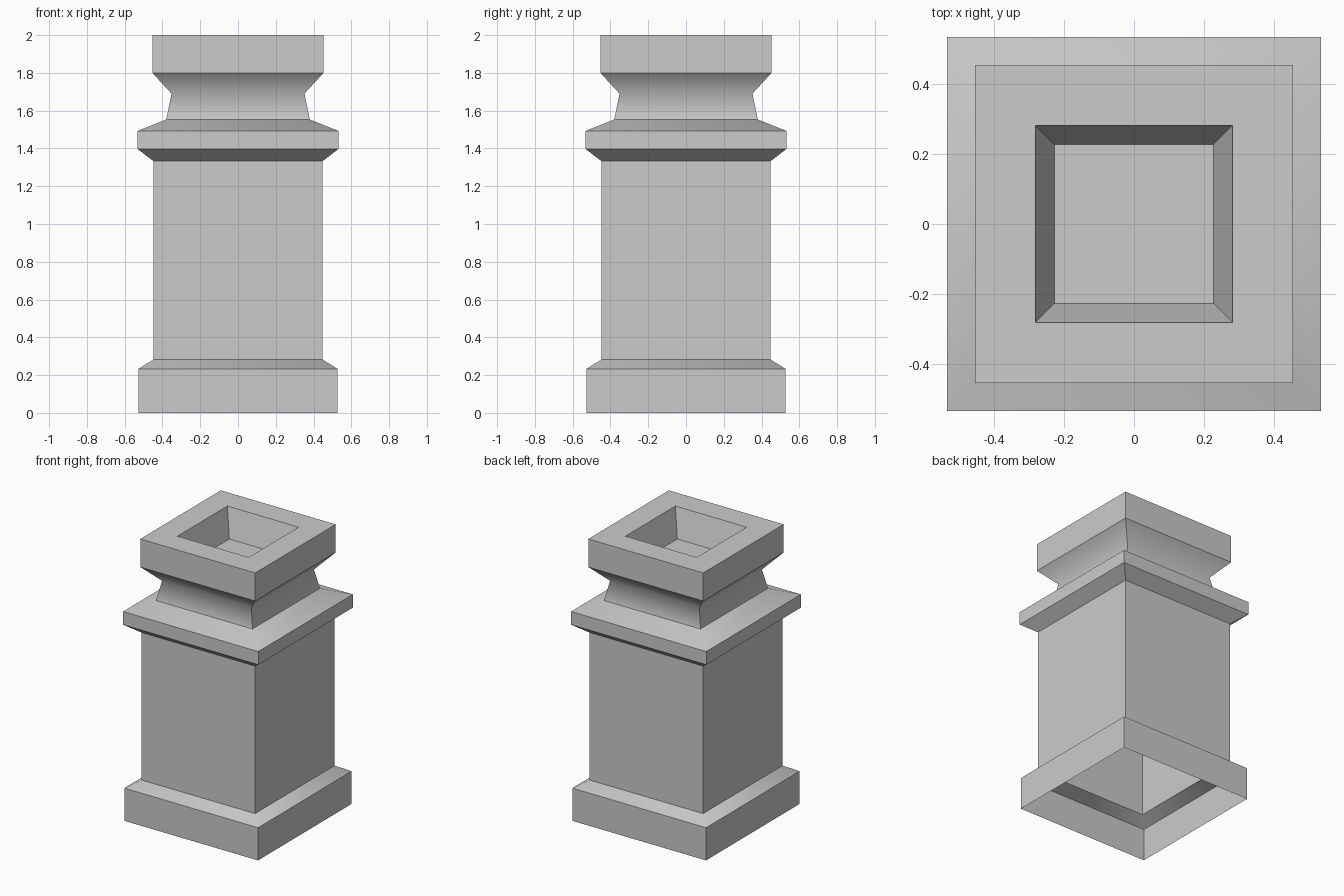
import bpy
import bmesh

cube = bpy.data.objects.get("Cube")
if cube:
    bpy.data.objects.remove(cube, do_unlink=True)

stone = bpy.data.materials.new("grey stone")
stone.use_nodes = True
GREY = (0.6, 0.6, 0.6, 1)
stone.diffuse_color = GREY
stone.node_tree.nodes["Principled BSDF"].inputs["Base Color"].default_value = GREY

# Half-width and height of each square ring, from the open foot
# up the outside, over the rim and down to the floor of the flue recess
PROFILE = [
    (0.527, 0.0), (0.527, 0.233),    # plinth
    (0.448, 0.282), (0.448, 1.333),  # shaft
    (0.533, 1.398), (0.533, 1.492),  # collar
    (0.38, 1.553), (0.352, 1.69),    # neck
    (0.453, 1.80), (0.453, 2.0),     # cap
    (0.281, 2.0), (0.227, 1.80),     # recess
]
SOFT_RING = 7         # waist of the neck
SOFT_BANDS = (1, 5)   # sloped tops of plinth and collar
CORNERS = [(-1, -1), (1, -1), (1, 1), (-1, 1)]

bm = bmesh.new()
rings = [[bm.verts.new((sx * r, sy * r, z)) for sx, sy in CORNERS]
         for r, z in PROFILE]

# Walls between neighbouring rings
for low, high in zip(rings, rings[1:]):
    for i in range(4):
        j = (i + 1) % 4
        bm.faces.new((low[i], low[j], high[j], high[i]))
bm.faces.new(rings[-1])  # recess floor

# Crisp edges everywhere, except the waist and the mitres of the slopes
for face in bm.faces:
    face.smooth = True
for edge in bm.edges:
    edge.smooth = False
for i in range(4):
    bm.edges.get((rings[SOFT_RING][i], rings[SOFT_RING][i - 1])).smooth = True
    for band in SOFT_BANDS:
        bm.edges.get((rings[band][i], rings[band + 1][i])).smooth = True

mesh = bpy.data.meshes.new("chimney_pot")
bm.to_mesh(mesh)
bm.free()
mesh.materials.append(stone)
pot = bpy.data.objects.new("chimney_pot", mesh)
bpy.context.collection.objects.link(pot)
